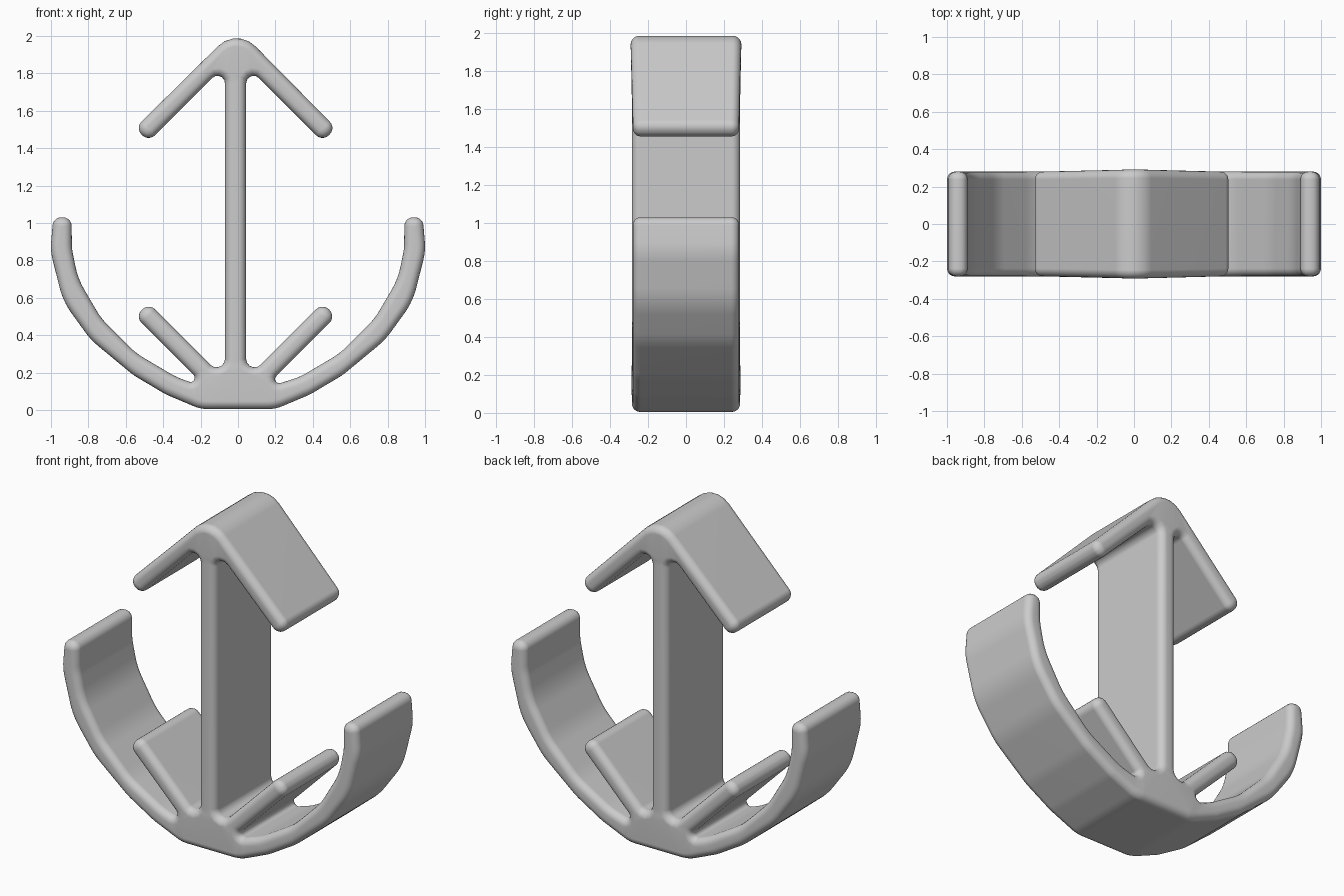
import bpy, bmesh
from math import sin, cos, pi
from mathutils import Vector
from mathutils.geometry import delaunay_2d_cdt

cube = bpy.data.objects.get("Cube")
if cube:
    bpy.data.objects.remove(cube, do_unlink=True)

HALF_DEPTH, EDGE, STEPS = 0.28, 0.042, 5
LEAN = -0.013            # post, arrow and spokes sit slightly off centre


def fillet(points, n=5):
    """Round each corner (x, z, radius) of a closed outline."""
    out = []
    for i, (x, z, r) in enumerate(points):
        p = Vector((x, z))
        a = (Vector(points[i - 1][:2]) - p).normalized()
        b = (Vector(points[(i + 1) % len(points)][:2]) - p).normalized()
        half = a.angle(b) / 2
        t = r * cos(half) / sin(half)
        centre = p + (a + b).normalized() * r / sin(half)
        u, v = p + a * t - centre, p + b * t - centre
        sweep = u.angle(v)
        for k in range(n + 1):
            f = k / n
            out.append(centre + (u * sin((1 - f) * sweep) + v * sin(f * sweep)) / sin(sweep))
    return out


def inset(outline, d):
    """Move a clockwise outline inwards by d."""
    out = []
    for i, p in enumerate(outline):
        e1 = (p - outline[i - 1]).normalized()
        e2 = (outline[(i + 1) % len(outline)] - p).normalized()
        n1, n2 = Vector((e1.y, -e1.x)), Vector((e2.y, -e2.x))
        out.append(p + (n1 + n2) * d / (1 + n1.dot(n2)))
    return out


# Half outlines of the leaning parts and the cradle
arrow = [(0.5375, 1.5075, 0.048), (0.465, 1.435, 0.048)]
post = [(0.0565, 1.843, 0.04), (0.0565, 0.1645, 0.045)]
spoke = [(0.4645, 0.5725, 0.048), (0.537, 0.5, 0.048), (0.155, 0.118, 0.022)]
cradle = [(0.33, 0.176, 0.4), (0.545, 0.303, 0.4), (0.73, 0.487, 0.4),
          (0.855, 0.7, 0.4), (0.888, 0.86, 0.3), (0.89, 1.03, 0.046),
          (0.988, 1.03, 0.046), (1.003, 0.85, 0.3), (0.935, 0.58, 0.4),
          (0.787, 0.375, 0.4), (0.56, 0.187, 0.4), (0.385, 0.083, 0.3),
          (0.2, 0.005, 0.2)]


def side(s):
    return ([(s * x + LEAN, z, r) for x, z, r in arrow + post + spoke]
            + [(s * x, z, r) for x, z, r in cradle])


outline = fillet([(-0.006, 2.045, 0.14)] + side(1) + side(-1)[::-1])

# Rings (depth, inset) from front cap to back cap with rounded rims
angles = [k / STEPS * pi / 2 for k in range(STEPS + 1)]
rims = [(-HALF_DEPTH + EDGE * (1 - sin(a)), EDGE * (1 - cos(a))) for a in angles[::-1]]
rings = rims + [(-y, d) for y, d in rims[::-1]]


def place(p, y):
    """Set an outline point at depth y, widened slightly where the parts meet."""
    near = min((p - Vector((0, 1.9))).length, (p - Vector((0, 0.1))).length)
    return p.x, y * (1 + 0.05 * max(0, 1 - near / 0.25)), p.y


bm = bmesh.new()
loops = [[bm.verts.new(place(p, y)) for p in inset(outline, d)] for y, d in rings]
n = len(outline)
for lo, hi in zip(loops, loops[1:]):
    for i in range(n):
        j = (i + 1) % n
        bm.faces.new((lo[i], lo[j], hi[j], hi[i]))

# Flat front and back caps
edges = [(i, (i + 1) % n) for i in range(n)]
flat = delaunay_2d_cdt(inset(outline, EDGE), edges, [], 1, 1e-6)
for y in (-HALF_DEPTH, HALF_DEPTH):
    cap = [bm.verts.new(place(p, y)) for p in flat[0]]
    for face in flat[2]:
        bm.faces.new([cap[i] for i in face])
bmesh.ops.remove_doubles(bm, verts=bm.verts, dist=1e-4)
bmesh.ops.recalc_face_normals(bm, faces=bm.faces)
mesh = bpy.data.meshes.new("anchor_stand")
bm.to_mesh(mesh)
bm.free()

# Single grey finish
grey = bpy.data.materials.new("light_grey")
grey.use_nodes = True
colour = (0.6, 0.6, 0.6, 1)
grey.diffuse_color = colour
grey.node_tree.nodes["Principled BSDF"].inputs["Base Color"].default_value = colour
mesh.materials.append(grey)

stand = bpy.data.objects.new("anchor_stand", mesh)
bpy.context.collection.objects.link(stand)
bpy.context.view_layer.objects.active = stand
stand.select_set(True)
bpy.ops.object.shade_smooth_by_angle(angle=0.7)
weighted = stand.modifiers.new("even_shading", "WEIGHTED_NORMAL")
weighted.keep_sharp = True
